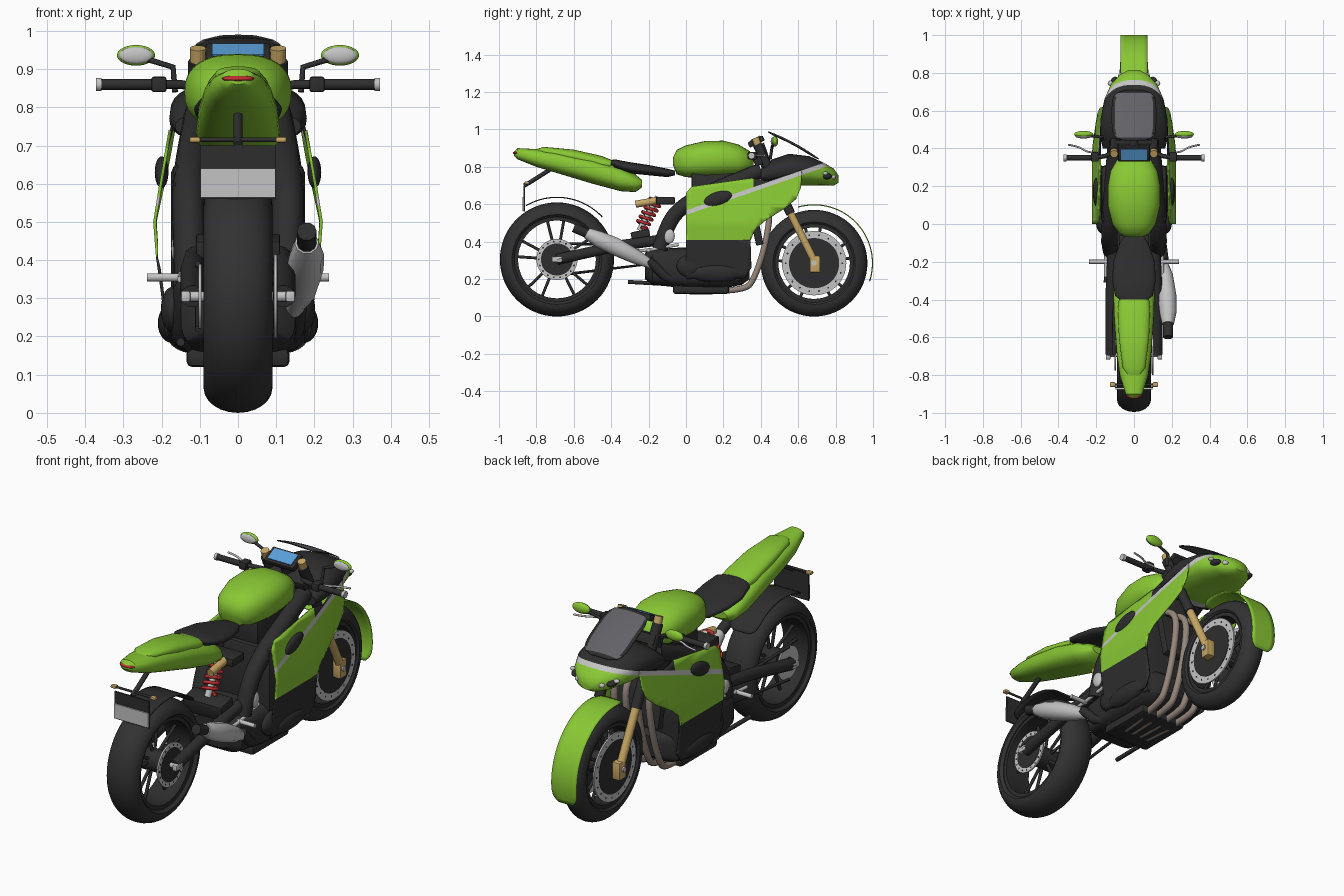
import bpy, bmesh, math
from mathutils import Vector, Matrix

if "Cube" in bpy.data.objects:
    bpy.data.objects.remove(bpy.data.objects["Cube"])


def material(name, r, g, b):
    m = bpy.data.materials.new(name)
    m.use_nodes = True
    m.diffuse_color = (r, g, b, 1)
    m.node_tree.nodes["Principled BSDF"].inputs["Base Color"].default_value = (r, g, b, 1)
    return m


GREEN = material("paint_green", .25, .58, .035)
BLACK = material("satin_black", .027, .027, .028)
TYRE = material("rubber", .032, .032, .032)
LIGHT = material("light_metal", .55, .55, .55)
GOLD = material("gold_metal", .58, .39, .13)
RED = material("red", .55, .03, .03)
PIPE = material("header_metal", .3, .24, .2)
SMOKE = material("smoked_screen", .12, .12, .135)
BLUE = material("display_blue", .1, .35, .7)
SIDES = (("left", 1), ("right", -1))


def add(name, mesh, *mats):
    ob = bpy.data.objects.new(name, mesh)
    bpy.context.collection.objects.link(ob)
    for m in mats:
        mesh.materials.append(m)
    return ob


def finish(name, bm, *mats):
    bmesh.ops.recalc_face_normals(bm, faces=bm.faces)
    me = bpy.data.meshes.new(name)
    bm.to_mesh(me)
    bm.free()
    return add(name, me, *mats)


def skin(bm, rings, closed=True, caps=True):
    vs = [[bm.verts.new(p) for p in ring] for ring in rings]
    n = len(vs[0])
    for a, b in zip(vs, vs[1:]):
        for i in range(n if closed else n - 1):
            j = (i + 1) % n
            bm.faces.new((a[i], a[j], b[j], b[i]))
    if caps:
        bm.faces.new(vs[0])
        bm.faces.new(vs[-1])


def loft(name, sections, mat, power=2.4, n=32):
    """Rounded body along y from (y, bottom, top, half width)."""
    def c(v):
        return math.copysign(abs(v) ** (2 / power), v)
    bm = bmesh.new()
    angles = [2 * math.pi * i / n for i in range(n)]
    skin(bm, [[(w * c(math.cos(a)), y, (lo + hi) / 2 + (hi - lo) / 2 * c(math.sin(a)))
               for a in angles] for y, lo, hi, w in sections])
    return bm if mat is None else finish(name, bm, mat)


def revolve(name, profile, centre, mat, n=48):
    """Closed (x, radius) profile turned about an axle along x."""
    bm = bmesh.new()
    ring = [[(centre[0] + x, centre[1] + r * math.cos(t), centre[2] + r * math.sin(t)) for x, r in profile]
            for t in (2 * math.pi * i / n for i in range(n + 1))]
    skin(bm, ring, caps=False)
    bmesh.ops.remove_doubles(bm, verts=bm.verts, dist=1e-5)
    return finish(name, bm, mat)


def ring(name, x, y, z, inner, outer, half, mat):
    return revolve(name, [(-half, inner), (half, inner), (half, outer), (-half, outer)], (x, y, z), mat)


def tube(name, pts, r, mat, smooth=False):
    cu = bpy.data.curves.new(name, 'CURVE')
    cu.dimensions, cu.bevel_depth, cu.bevel_resolution, cu.use_fill_caps = '3D', r, 3, True
    sp = cu.splines.new('NURBS' if smooth else 'POLY')
    sp.points.add(len(pts) - 1)
    for p, q in zip(sp.points, pts):
        p.co = (*q[:3], 1)
        p.radius = q[3] if len(q) > 3 else 1
    if smooth:
        sp.use_endpoint_u, sp.order_u, sp.resolution_u = True, 3, 6
    tmp = bpy.data.objects.new(name, cu)
    me = bpy.data.meshes.new_from_object(tmp)
    bpy.data.objects.remove(tmp)
    me.materials.clear()
    return add(name, me, mat)


def box(name, centre, size, mat, tilt=0, bevel=.006):
    bm = bmesh.new()
    bmesh.ops.create_cube(bm, size=1, matrix=Matrix.Translation(centre) @
                          Matrix.Rotation(math.radians(tilt), 4, 'X') @ Matrix.Diagonal((*size, 1)))
    if bevel:
        bmesh.ops.bevel(bm, geom=bm.edges, offset=bevel, segments=2, affect='EDGES', profile=.5)
    return finish(name, bm, mat)


def ball(name, centre, size, mat, tilt=0):
    bm = bmesh.new()
    bmesh.ops.create_uvsphere(bm, u_segments=24, v_segments=14, radius=1, matrix=Matrix.Translation(centre) @
                              Matrix.Rotation(math.radians(tilt), 4, 'X') @ Matrix.Diagonal((*size, 1)))
    return finish(name, bm, mat)


def sheet(name, func, nu, nv, *mats, thick=.006):
    bm = bmesh.new()
    skin(bm, [[func(i / nu, j / nv) for j in range(nv + 1)] for i in range(nu + 1)], closed=False, caps=False)
    ob = finish(name, bm, *mats)
    ob.modifiers.new("thickness", 'SOLIDIFY').thickness = thick
    return ob


def fender(name, y, z, r, a0, a1, half, mat):
    def point(u, v):
        a = math.radians(a0 + (a1 - a0) * u)
        w = half * (1 - abs(2 * u - 1) ** 16 * .45)
        return (w * (2 * v - 1), y + r * math.cos(a), z + r * math.sin(a))
    return sheet(name, point, 32, 6, mat)


def cut(bm, point, normal):
    bmesh.ops.bisect_plane(bm, geom=bm.verts[:] + bm.edges[:] + bm.faces[:], plane_co=point, plane_no=normal)


def stripe_paint(bm):
    """Green below the stripe, light stripe, black above it at the nose, black belly."""
    for dz in (-.012, .012):
        cut(bm, (0, 0, .555 + dz), (0, -.345, 1))
    for f in bm.faces:
        c = f.calc_center_median()
        d = c.z - .555 - .345 * c.y
        f.material_index = 1 if abs(d) < .012 else 2 if c.z < .41 or (d > 0 and c.y > .36) else 0


# Wheels
for name, y, r, w, hole, disc, disc_sides in (("rear", -.69, .305, .09, .222, .11, (1,)),
                                               ("front", .685, .285, .062, .205, .172, (1, -1))):
    tread = [(w * math.cos(a), r - .065 + .065 * math.sin(a)) for a in [math.pi * i / 12 for i in range(13)]]
    revolve(name + "_tyre", tread + [(-w * .85, hole + .005), (w * .85, hole + .005)], (0, y, r), TYRE, 64)
    ring(name + "_rim", 0, y, r, hole - .014, hole + .008, w * .8, BLACK)
    ring(name + "_hub", 0, y, r, .012, .055, w * .75, BLACK)
    tube(name + "_axle", [(-.13, y, r), (.13, y, r)], .014, LIGHT)
    for k in range(10):
        a = math.radians(72 * (k // 2) + (12 if k % 2 else -12) + 20)
        d = Vector((0, math.cos(a), math.sin(a)))
        tube(name + "_spoke", [Vector((0, y, r)) + d * q for q in (.04, hole)], .008, BLACK)
    for s in disc_sides:
        x = s * (w + .008)
        ring(name + "_brake_disc", x, y, r, disc * .76, disc, .004, LIGHT)
        ring(name + "_disc_carrier", x, y, r, .02, disc * .78, .006, BLACK)
        for k in range(18):
            a = 2 * math.pi * k / 18
            tube("disc_hole", [(x + e, y + disc * .88 * math.cos(a), r + disc * .88 * math.sin(a))
                               for e in (-.005, .005)], .005, BLACK)
ring("rear_sprocket", -.1, -.69, .305, .03, .085, .004, LIGHT)
fender("front_fender", .685, .285, .315, 106, -18, .072, GREEN)
fender("rear_fender", -.69, .305, .335, 43, 120, .08, BLACK)

# Body shells
loft("fuel_tank", [(-.07, .81, .85, .04), (-.05, .76, .89, .08), (0, .745, .915, .115), (.1, .74, .938, .14),
                   (.2, .745, .94, .14), (.28, .75, .92, .125), (.34, .77, .885, .09), (.36, .8, .85, .04)], GREEN)
loft("seat", [(-.41, .82, .835, .06), (-.38, .79, .84, .1), (-.3, .765, .825, .115), (-.2, .755, .81, .11),
              (-.1, .745, .79, .075), (-.06, .755, .78, .05)], BLACK)
loft("tail_body", [(-.92, .86, .88, .02), (-.9, .84, .9, .045), (-.8, .8, .895, .075), (-.7, .77, .885, .09),
                   (-.5, .71, .85, .105), (-.35, .67, .8, .11), (-.27, .665, .76, .1), (-.235, .69, .73, .07)], GREEN)
loft("tail_hump", [(-.8, .88, .895, .03), (-.76, .86, .907, .06), (-.6, .82, .892, .08), (-.45, .78, .858, .085),
                   (-.4, .79, .838, .08)], GREEN)
cowl = loft("nose_cowl", [(.4, .71, .79, .165), (.46, .7, .84, .18), (.55, .7, .87, .178), (.66, .7, .857, .157),
                          (.74, .7, .82, .122), (.79, .7, .79, .075), (.815, .715, .755, .03)], None)
stripe_paint(cowl)
finish("nose_cowl", cowl, GREEN, LIGHT, BLACK)

# Side fairing: outline cut into strips, then bowed outwards
BOW = [(.1, .13), (.2, .19), (.3, .2), (.41, .215), (.5, .222), (.6, .206), (.75, .18), (.9, .16)]


def bow(y, z):
    for (z0, x0), (z1, x1) in zip(BOW, BOW[1:]):
        if z <= z1:
            return (x0 + (x1 - x0) * (z - z0) / (z1 - z0)) * (1 - .5 * max(0, y - .3) ** 2)


bm = bmesh.new()
outline = [(0, .2), (0, .66), (.03, .695), (.35, .74), (.44, .725), (.62, .785), (.615, .69), (.59, .63), (.53, .58),
           (.42, .51), (.37, .465), (.345, .41), (.35, .26), (.31, .2)]
bmesh.ops.triangulate(bm, faces=[bm.faces.new([bm.verts.new((0, y, z)) for y, z in outline])])
for i in range(18):
    cut(bm, (0, 0, .23 + .03 * i), (0, 0, 1))
for y in (.12, .24, .36, .44, .52):
    cut(bm, (0, y, 0), (0, 1, 0))
cut(bm, (0, 0, .41), (0, 0, 1))
stripe_paint(bm)
for v in bm.verts:
    v.co.x = bow(v.co.y, v.co.z)
fairing = finish("side_fairing", bm, GREEN, LIGHT, BLACK)
fairing.modifiers.new("thickness", 'SOLIDIFY').thickness = .008
fairing.modifiers.new("mirror", 'MIRROR')

# Windscreen with a dark border


def screen_point(u, v):
    w = .118 * (1 - abs(1.96 * u - .98) ** 5) ** .4
    x = w * (2 * v - 1)
    return (x, .44 + .27 * u, .99 - .145 * u + .05 * u * (1 - u) - .8 * x * x)


screen = sheet("windscreen", screen_point, 16, 14, SMOKE, BLACK, thick=.004)
for p in screen.data.polygons:
    u, x = (p.center.y - .44) / .27, abs(p.center.x)
    p.material_index = int(u < .06 or u > .94 or x > .1)

# Engine, frame and exhaust
box("engine_block", (0, .16, .42), (.35, .3, .46), BLACK, bevel=.02)
box("frame_core", (0, .2, .7), (.18, .34, .14), BLACK)
loft("crankcase", [(-.22, .2, .34, .1), (-.18, .17, .36, .15), (0, .15, .37, .175), (.2, .15, .36, .19),
                   (.3, .17, .33, .17), (.34, .2, .3, .1)], BLACK, 4)
box("oil_pan", (0, .08, .145), (.27, .3, .05), BLACK, bevel=.015)
box("radiator", (0, .37, .5), (.26, .04, .24), BLACK, 12)
for k in range(6):
    box("radiator_fin", (0, .392 - .006 * k, .42 + .035 * k), (.25, .012, .008), BLACK, bevel=0)
for x in (-.1, -.035, .035, .1):
    tube("header_pipe", [(x, .38, .63), (x, .455, .6), (x, .43, .4), (x, .37, .21), (x, .31, .13), (x * .7, .02, .135)],
         .017, PIPE, True)
tube("exhaust_link", [(.1, .02, .16), (.15, -.12, .22), (.16, -.2, .3)], .025, BLACK)
tube("muffler", [(.145, -.15, .26, .5), (.15, -.2, .285, .6), (.165, -.27, .32, .9), (.175, -.38, .375, 1.1),
                 (.18, -.47, .415, 1), (.18, -.53, .445, .7)], .045, LIGHT)
tube("muffler_tip", [(.18, -.52, .44), (.18, -.6, .475)], .026, BLACK)

# Rear shock
top, low = Vector((0, -.15, .64)), Vector((0, -.25, .46))
tube("shock_damper", [top, low], .016, LIGHT)
axis = (low - top).normalized()
side = axis.cross(Vector((1, 0, 0)))
tube("shock_spring", [top.lerp(low, .1 + .8 * i / 72) + .034 * (Vector((1, 0, 0)) * math.cos(i * math.pi / 6)
     + side * math.sin(i * math.pi / 6)) for i in range(73)], .008, RED)
tube("shock_reservoir", [(.03, -.27, .6), (.03, -.155, .62)], .02, GOLD)
box("shock_mount", (0, -.11, .62), (.16, .1, .04), BLACK)
box("swingarm_bridge", (0, -.24, .42), (.22, .1, .08), BLACK, 12)

# Rear light, number plate and its carrier
ball("tail_light", (0, -.905, .875), (.042, .02, .009), RED)
box("plate_carrier", (0, -.865, .63), (.2, .008, .14), BLACK, bevel=0)
box("number_plate", (0, -.872, .602), (.196, .006, .075), LIGHT, bevel=0)
tube("plate_stay", [(0, -.865, .7), (0, -.83, .72), (0, -.72, .79)], .012, BLACK)
tube("indicator_bar", [(-.11, -.85, .715), (.11, -.85, .715)], .006, BLACK)

# Cockpit
box("steering_clamp", (0, .4, .84), (.25, .08, .05), BLACK, 25)
box("dashboard", (0, .375, .935), (.17, .09, .03), BLACK, 27)
box("display", (0, .368, .95), (.135, .065, .006), BLUE, 27, 0)
tube("steering_stem", [(0, .39, .92), (0, .46, .72)], .03, BLACK)
tube("chain", [(-.105, -.69, .39), (-.105, -.12, .38), (-.105, -.12, .29), (-.105, -.69, .22)], .008, BLACK)
tube("side_stand", [(-.13, -.05, .17), (-.15, -.31, .185)], .011, BLACK)

# Paired parts
for label, s in SIDES:
    def pair(f, name, *args, **kw):
        return f(label + "_" + name, *args, **kw)
    pair(tube, "fork_upper", [(s * .105, .38, .92), (s * .105, .56, .55)], .026, BLACK)
    pair(tube, "fork_lower", [(s * .105, .545, .58), (s * .105, .685, .3)], .021, GOLD)
    pair(tube, "fork_cap", [(s * .105, .385, .915), (s * .105, .37, .955)], .021, GOLD)
    pair(box, "front_caliper", (s * .1, .69, .28), (.045, .055, .09), GOLD)
    pair(tube, "handlebar", [(s * .1, .385, .85), (s * .15, .36, .86), (s * .22, .35, .86)], .012, BLACK)
    pair(tube, "grip", [(s * .22, .35, .86), (s * .36, .35, .86)], .015, BLACK)
    pair(tube, "bar_end", [(s * .358, .35, .86), (s * .372, .35, .86)], .018, LIGHT)
    pair(box, "switch_box", (s * .207, .355, .86), (.04, .05, .04), BLACK)
    pair(tube, "lever", [(s * .19, .38, .86), (s * .24, .375, .86), (s * .29, .41, .86), (s * .35, .42, .86)],
         .005, LIGHT, True)
    pair(tube, "mirror_stalk", [(s * .165, .45, .84), (s * .17, .46, .905), (s * .25, .47, .93)], .008, BLACK)
    pair(ball, "mirror_shell", (s * .267, .475, .936), (.05, .018, .027), GREEN)
    pair(ball, "mirror_glass", (s * .267, .463, .936), (.044, .01, .022), LIGHT)
    pair(tube, "frame_beam", [(s * .1, .4, .78), (s * .12, .15, .68), (s * .13, -.01, .6), (s * .13, -.1, .5),
                              (s * .125, -.14, .36)], .042, BLACK, True)
    pair(tube, "swingarm", [(s * .11, -.13, .41), (s * .12, -.35, .38), (s * .12, -.69, .305)], .03, BLACK)
    pair(box, "axle_adjuster", (s * .137, -.69, .305), (.025, .055, .03), LIGHT)
    pair(tube, "foot_peg", [(s * .14, -.2, .355), (s * .238, -.2, .355)], .011, LIGHT)
    pair(tube, "peg_bracket", [(s * .145, -.04, .385), (s * .15, -.2, .355), (s * .15, -.28, .35)], .009, LIGHT)
    pair(ball, "heel_plate", (s * .16, -.09, .43), (.015, .03, .04), LIGHT)
    pair(ball, "engine_cover", (s * .172, .16, .235), (.038, .15, .052), BLACK)
    pair(ball, "clutch_cover", (s * .172, .02, .27), (.03, .07, .06), BLACK)
    pair(ball, "air_vent", (s * .2, .17, .63), (.018, .078, .036), BLACK, 18)
    pair(ball, "nose_inlet", (s * .1, .745, .75), (.025, .035, .018), BLACK)
    pair(ball, "headlamp", (s * .068, .785, .745), (.016, .016, .014), LIGHT)
    pair(ball, "front_marker", (s * .125, .745, .765), (.014, .014, .01), LIGHT)
    pair(box, "rear_indicator", (s * .113, -.85, .715), (.03, .025, .016), GOLD)

bpy.ops.object.select_all(action='DESELECT')
for ob in bpy.context.scene.objects:
    if ob.type == 'MESH':
        ob.select_set(True)
        bpy.context.view_layer.objects.active = ob
bpy.ops.object.shade_smooth_by_angle(angle=math.radians(40))
